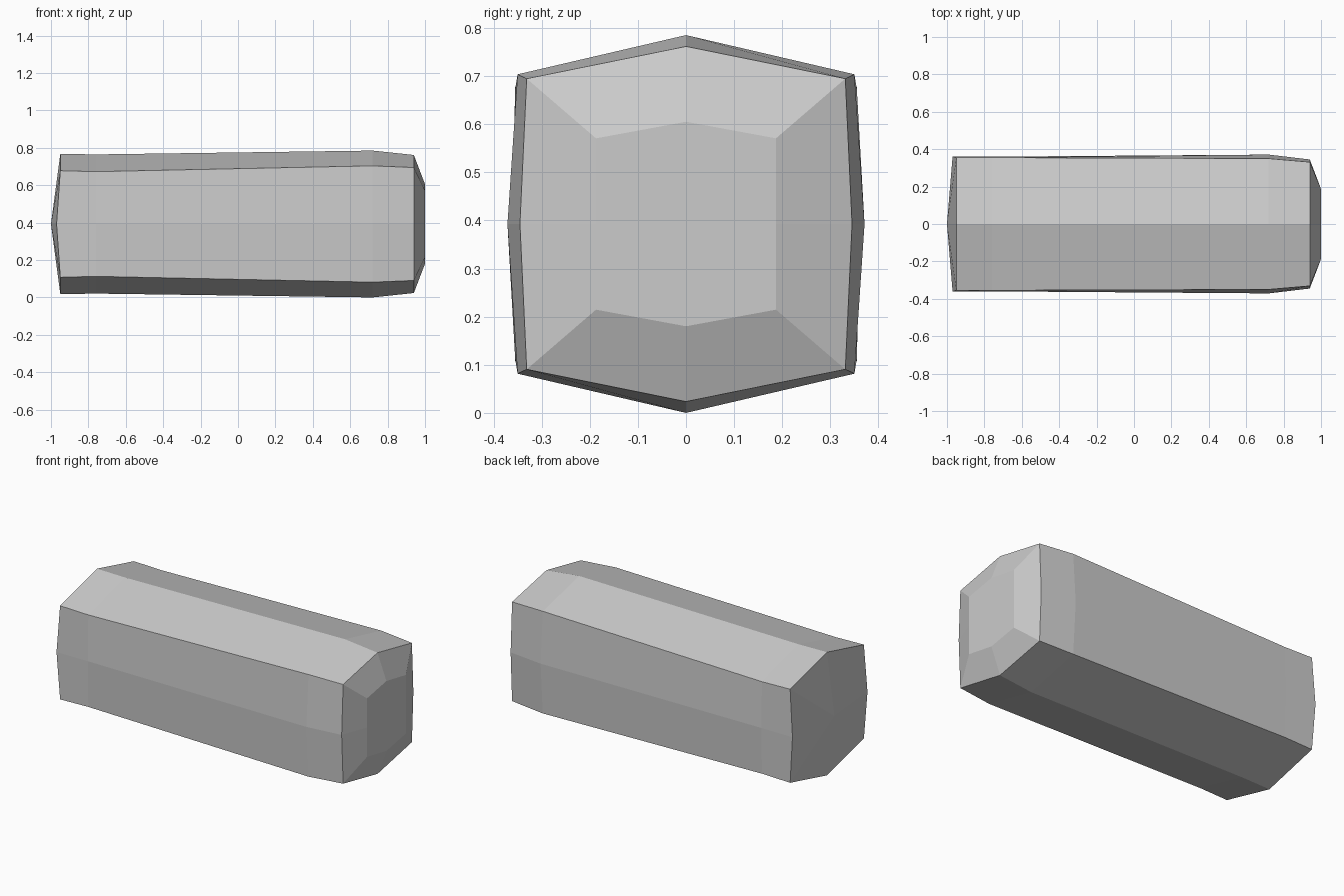
import bpy, bmesh

if "Cube" in bpy.data.objects:
    bpy.data.objects.remove(bpy.data.objects["Cube"])

CZ = 0.3925  # height of the long axis


def section(x, top, cy, cz, mid, mid_x=None):
    # eight-sided section: ridge, shoulders, side middles, keel
    mx = x if mid_x is None else mid_x
    return [(x, 0, CZ + top), (x, cy, CZ + cz), (mx, mid, CZ), (x, cy, CZ - cz),
            (x, 0, CZ - top), (x, -cy, CZ - cz), (mx, -mid, CZ), (x, -cy, CZ + cz)]


def loft(name, sections, end_point=None, close_end=False):
    bm = bmesh.new()
    rings = [[bm.verts.new(p) for p in s] for s in sections]
    for a, b in zip(rings, rings[1:]):
        for i in range(8):
            j = (i + 1) % 8
            bm.faces.new((a[i], a[j], b[j], b[i]))
    if close_end:
        bm.faces.new(rings[-1])
    if end_point:
        tip = bm.verts.new(end_point)
        for i in range(8):
            bm.faces.new((rings[0][i], tip, rings[0][(i + 1) % 8]))
    bmesh.ops.recalc_face_normals(bm, faces=bm.faces[:])
    # outward check against the axis
    f = max(bm.faces, key=lambda f: f.calc_center_median().z)
    if f.normal.z < 0:
        bmesh.ops.reverse_faces(bm, faces=bm.faces[:])
    me = bpy.data.meshes.new(name)
    bm.to_mesh(me)
    bm.free()
    ob = bpy.data.objects.new(name, me)
    bpy.context.collection.objects.link(ob)
    return ob


seam = section(-0.76, 0.372, 0.355, 0.28, 0.36)

# long body with chamfered front end
loft("body", [seam,
              section(0.72, 0.3925, 0.35, 0.311, 0.371),
              section(0.94, 0.369, 0.331, 0.302, 0.345),
              section(1.0, 0.2125, 0.187, 0.178, 0.187)], close_end=True)

# short rear cap with a slightly pointed end
loft("rear_cap", [section(-0.95, 0.375, 0.355, 0.285, 0.361, -0.97), seam],
     end_point=(-1.0, 0, CZ))
